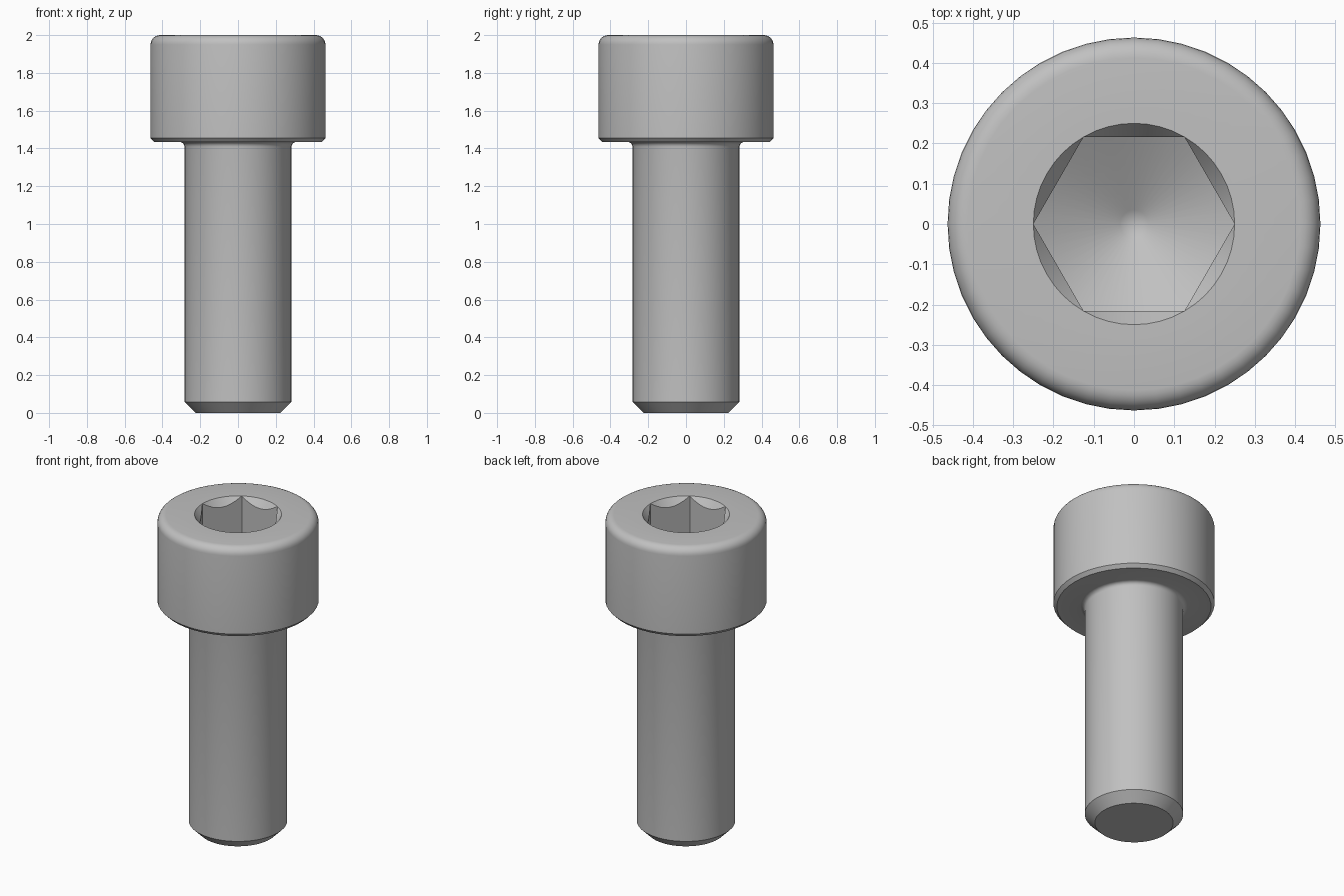
import bpy, bmesh, math

SEGMENTS = 48
HEX_RADIUS = 0.25
APOTHEM = HEX_RADIUS * math.cos(math.radians(30))

cube = bpy.data.objects.get("Cube")
if cube:
    bpy.data.objects.remove(cube, do_unlink=True)

steel = bpy.data.materials.new("grey steel")
steel.use_nodes = True
colour = (0.53, 0.53, 0.53, 1)
steel.diffuse_color = colour
steel.node_tree.nodes["Principled BSDF"].inputs["Base Color"].default_value = colour


def arc(cx, cz, radius, start, end, steps):
    """Points of a fillet in the radius-height plane."""
    angles = [math.radians(start + (end - start) * i / steps) for i in range(steps + 1)]
    return [(cx + radius * math.cos(a), cz + radius * math.sin(a)) for a in angles]


def hex_radius(angle):
    """Distance from the axis to the hexagon wall, corners on the x axis."""
    return APOTHEM / math.cos(angle % math.radians(60) - math.radians(30))


def add_ring(bm, place):
    ring = []
    for i in range(SEGMENTS):
        a = math.tau * i / SEGMENTS
        r, z = place(a)
        ring.append(bm.verts.new((r * math.cos(a), r * math.sin(a), z)))
    return ring


# Outer profile: end chamfer, shank, underhead fillet, head chamfer, rounded rim
profile = [(0.225, 0), (0.283, 0.058)]
profile += arc(0.308, 1.409, 0.025, 180, 90, 4)
profile += [(0.443, 1.434), (0.463, 1.455)]
profile += arc(0.413, 1.95, 0.05, 0, 90, 6)
profile += [(HEX_RADIUS, 2.0)]
places = [lambda a, p=p: p for p in profile]

# Hex socket: countersunk mouth, flat walls, drilled conical floor
places += [
    lambda a: (hex_radius(a), 2.0 - 1.4 * (HEX_RADIUS - hex_radius(a))),
    lambda a: (hex_radius(a), 1.72 - 0.577 * (HEX_RADIUS - hex_radius(a))),
    lambda a: (0.035, 1.596),
]

bm = bmesh.new()
rings = [add_ring(bm, place) for place in places]
for low, high in zip(rings, rings[1:]):
    for i in range(SEGMENTS):
        j = (i + 1) % SEGMENTS
        bm.faces.new((low[i], low[j], high[j], high[i]))

# End face and the tip of the socket floor
bm.faces.new(rings[0][::-1])
tip = bm.verts.new((0, 0, 1.58))
for i in range(SEGMENTS):
    bm.faces.new((rings[-1][i], rings[-1][(i + 1) % SEGMENTS], tip))
bmesh.ops.recalc_face_normals(bm, faces=bm.faces[:])

mesh = bpy.data.meshes.new("socket_head_bolt")
bm.to_mesh(mesh)
bm.free()
mesh.materials.append(steel)
bolt = bpy.data.objects.new("socket_head_bolt", mesh)
bpy.context.collection.objects.link(bolt)

bpy.ops.object.select_all(action="DESELECT")
bolt.select_set(True)
bpy.context.view_layer.objects.active = bolt
bpy.ops.object.shade_smooth_by_angle(angle=math.radians(30))
